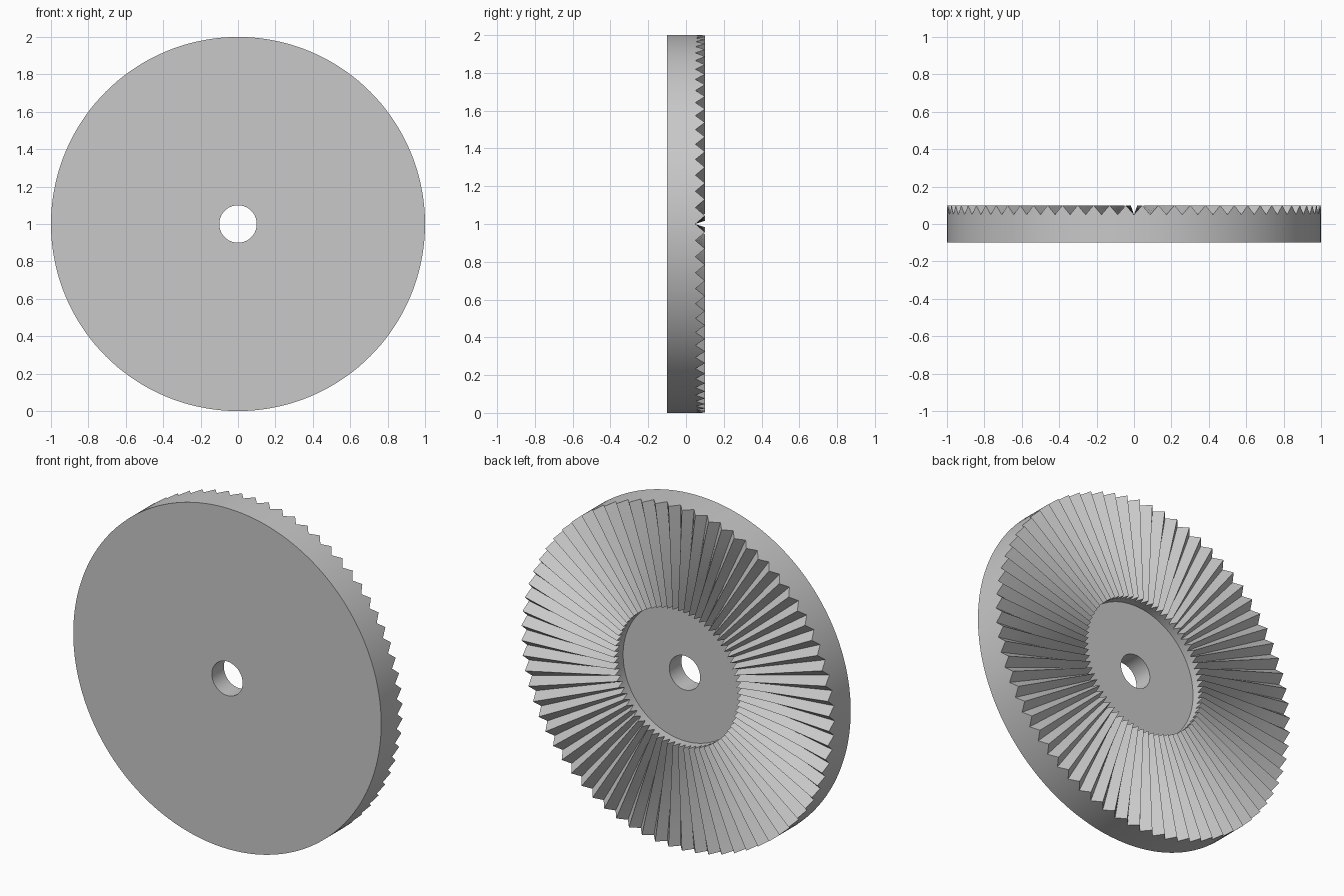
import bpy
import bmesh
import math

if "Cube" in bpy.data.objects:
    bpy.data.objects.remove(bpy.data.objects["Cube"])

TEETH = 72
SEGMENTS = TEETH * 2          # one column per root, one per crest
OUTER, INNER, BORE = 1.0, 0.40, 0.10
FRONT, FLOOR, ROOT, CREST = -0.10, 0.012, 0.05, 0.10
STEPS = 6                     # radial divisions of the twisted tooth flanks

# Closed section: (radius, depth at a root, depth at a crest)
section = [(BORE, FRONT, FRONT), (OUTER, FRONT, FRONT)]
for i in range(STEPS + 1):
    section.append((OUTER + (INNER - OUTER) * i / STEPS, ROOT, CREST))
section += [(INNER, FLOOR, FLOOR), (BORE, FLOOR, FLOOR)]

# Sweep the section round the axis, alternating root and crest columns
bm = bmesh.new()
columns = []
for k in range(SEGMENTS):
    a = 2 * math.pi * k / SEGMENTS
    columns.append([
        bm.verts.new((r * math.cos(a), crest if k % 2 else root, 1 + r * math.sin(a)))
        for r, root, crest in section])

n = len(section)
for k in range(SEGMENTS):
    a, b = columns[k], columns[(k + 1) % SEGMENTS]
    for j in range(n):
        m = (j + 1) % n
        bm.faces.new((a[j], a[m], b[m], b[j]))
bmesh.ops.recalc_face_normals(bm, faces=bm.faces)

mesh = bpy.data.meshes.new("toothed_coupling_disc")
bm.to_mesh(mesh)
bm.free()
disc = bpy.data.objects.new("toothed_coupling_disc", mesh)
bpy.context.collection.objects.link(disc)

# Plain grey metal
grey = bpy.data.materials.new("plain grey")
grey.diffuse_color = (0.58, 0.58, 0.58, 1)
grey.use_nodes = True
grey.node_tree.nodes["Principled BSDF"].inputs["Base Color"].default_value = grey.diffuse_color
mesh.materials.append(grey)

# Smooth rim and bore, sharp tooth edges
bpy.context.view_layer.objects.active = disc
disc.select_set(True)
bpy.ops.object.shade_smooth_by_angle(angle=math.radians(30))
